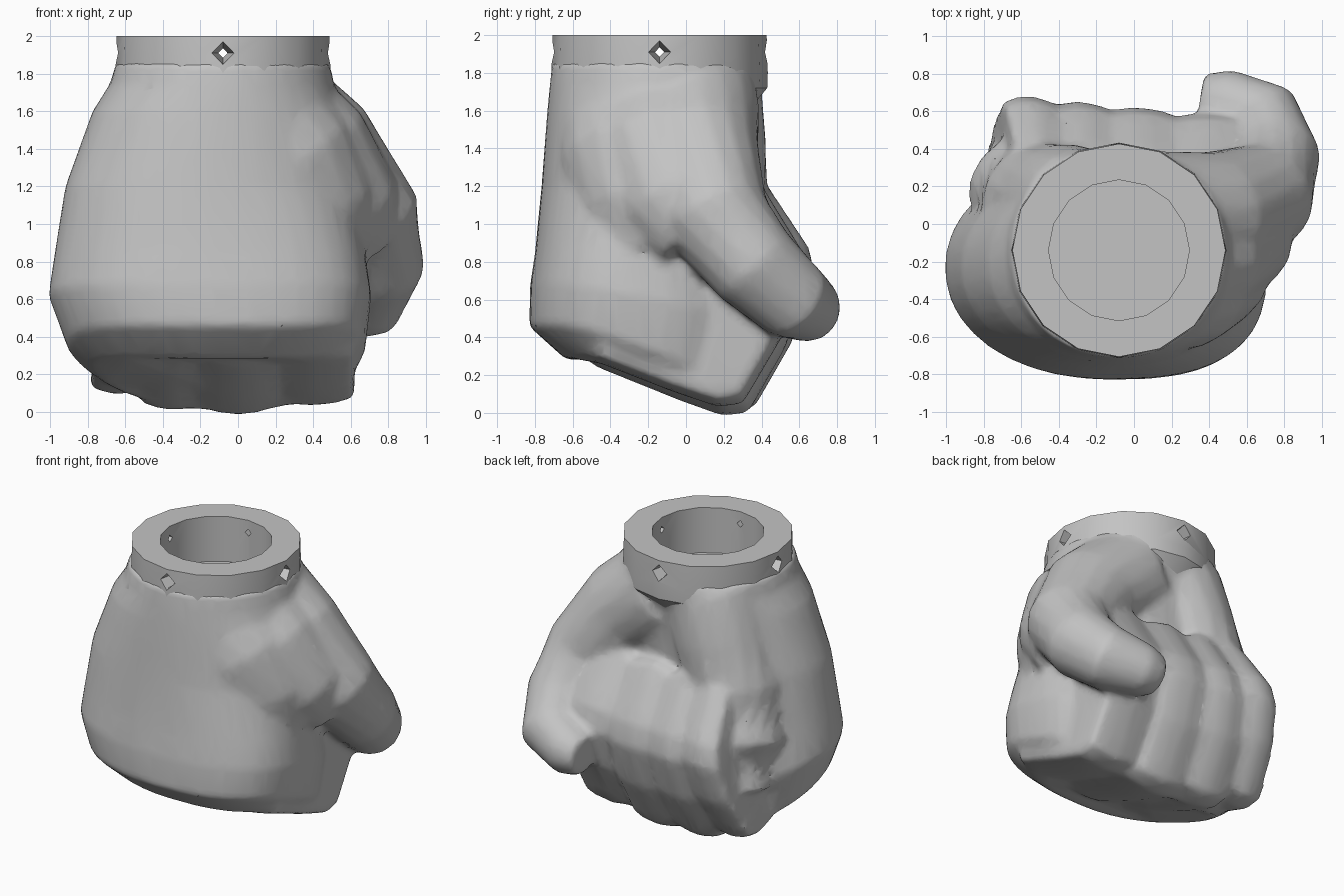
import bpy, bmesh, math
from mathutils import Vector

if "Cube" in bpy.data.objects:
    bpy.data.objects.remove(bpy.data.objects["Cube"])

# Single plain grey
grey = bpy.data.materials.new("plain grey")
grey.use_nodes = True
grey.diffuse_color = (0.55, 0.55, 0.55, 1)
grey.node_tree.nodes["Principled BSDF"].inputs["Base Color"].default_value = (0.55, 0.55, 0.55, 1)


def loft(bm, rings):
    """Skin a list of equal-length point rings and cap both ends."""
    loops = [[bm.verts.new(p) for p in ring] for ring in rings]
    n = len(loops[0])
    for a, b in zip(loops, loops[1:]):
        for i in range(n):
            j = (i + 1) % n
            bm.faces.new((a[i], a[j], b[j], b[i]))
    bm.faces.new(loops[0])
    bm.faces.new(loops[-1])


def make(name, bm):
    bmesh.ops.recalc_face_normals(bm, faces=bm.faces)
    mesh = bpy.data.meshes.new(name)
    bm.to_mesh(mesh)
    bm.free()
    obj = bpy.data.objects.new(name, mesh)
    bpy.context.collection.objects.link(obj)
    mesh.materials.append(grey)
    return obj


def bake(obj):
    """Apply every modifier."""
    deps = bpy.context.evaluated_depsgraph_get()
    mesh = bpy.data.meshes.new_from_object(obj.evaluated_get(deps))
    obj.modifiers.clear()
    obj.data = mesh


def cut(obj, cutter):
    cutter.hide_render = True
    mod = obj.modifiers.new("cut", "BOOLEAN")
    mod.operation, mod.solver, mod.object = "DIFFERENCE", "EXACT", cutter
    bake(obj)
    bpy.data.objects.remove(cutter)


def circle(cx, cy, z, r, n=16):
    return [Vector((cx + r * math.cos(math.tau * i / n),
                    cy + r * math.sin(math.tau * i / n), z)) for i in range(n)]


def palm_ring(x0, x1, y0, y1, z, slope, square):
    """Oval section, squarer on the thumb side, tilted down to the back."""
    cx, cy, rx, ry = (x0 + x1) / 2, (y0 + y1) / 2, (x1 - x0) / 2, (y1 - y0) / 2
    ring = []
    for i in range(40):
        c, s = math.cos(math.tau * i / 40), math.sin(math.tau * i / 40)
        e = 2 / (square if c > 0 else 2.1)
        x = cx + rx * math.copysign(abs(c) ** e, c)
        y = cy + ry * math.copysign(abs(s) ** e, s)
        ring.append(Vector((x, y, z + slope * (cy - y + .3 * c * c))))
    return ring


def tube(bm, path):
    """Round limb through (x, y, z, radius) stations."""
    points = [Vector(p[:3]) for p in path]
    rings = []
    for i, p in enumerate(points):
        ahead = points[min(i + 1, len(points) - 1)] - points[max(i - 1, 0)]
        q = ahead.to_track_quat("Z", "Y")
        rings.append([p + q @ v for v in circle(0, 0, 0, path[i][3])])
    loft(bm, rings)


hand_bm = bmesh.new()

# Back of the hand, with a hollow palm
loft(hand_bm, [palm_ring(*s) for s in (
    (-.65, .49, -.71, .42, 1.86, 0, 2),
    (-.68, .51, -.72, .41, 1.75, 0, 2),
    (-.775, .54, -.735, .34, 1.6, 0, 2.1),
    (-.92, .61, -.765, .30, 1.2, 0, 2.2),
    (-.98, .68, -.80, .32, .8, .08, 2.6),
    (-1.01, .71, -.825, .36, .56, .2, 2.7),
    (-.91, .68, -.83, .32, .25, .36, 2.7),
    (-.78, .60, -.63, .2, .14, .33, 2.8))])

# Heel of the palm running down to the little finger
tube(hand_bm, ((-.27, .06, 1.72, .34), (-.37, .09, 1.4, .34), (-.50, .11, 1.05, .33),
               (-.59, .18, .75, .30), (-.57, .24, .48, .27), (-.56, .22, .32, .22)))

# Four curled fingers, each a bent side profile swept across its width
profile = [(-.45, .26), (0, .08), (.23, 0), (.36, .02), (.56, .37),
           (.65, .68), (.62, .84), (.4, 1.2), (0, 1.2)]
for x0, x1, back, lift in ((-.79, -.49, .03, .08), (-.52, -.16, 0, .01),
                           (-.20, .20, -.03, -.01), (.16, .62, -.06, .03)):
    rings = []
    for t, scale in ((0, .94), (.25, .99), (.5, 1.01), (.75, .99), (1, .94)):
        x = x0 + (x1 - x0) * t
        rings.append([Vector((x * (1 - .16 * z if x < 0 else 1),
                              .15 + (y - .15) * scale + back,
                              .6 + (z - .6) * scale + lift * (1.2 - z)))
                      for y, z in profile])
    loft(hand_bm, rings)

# Thumb wrapping over the fingers, and the web joining it to the hand
tube(hand_bm, ((.10, .03, 1.64, .36), (.43, .05, 1.38, .34), (.69, .16, 1.03, .29),
               (.745, .36, .78, .25), (.68, .56, .60, .22), (.47, .65, .55, .18),
               (.36, .66, .54, .14)))
tube(hand_bm, ((.08, -.18, 1.63, .37), (.37, -.14, 1.36, .37),
               (.55, -.03, 1.08, .33), (.63, .08, .9, .24)))
tube(hand_bm, ((.05, -.3, 1.6, .38), (.25, -.27, 1.35, .40),
               (.38, -.2, 1.1, .37), (.42, -.15, .85, .30)))

# Fuse the parts into one soft skin
hand = make("fist", hand_bm)
fuse = hand.modifiers.new("fuse", "REMESH")
fuse.mode, fuse.voxel_size = "VOXEL", .025
soft = hand.modifiers.new("soften", "SMOOTH")
soft.factor, soft.iterations = .5, 9
thin = hand.modifiers.new("simplify", "DECIMATE")
thin.ratio = .2
bake(hand)

# Room for the cuff inside the wrist
WX, WY = -.08, -.14
bm = bmesh.new()
loft(bm, [circle(WX, WY, 1.62, .45), circle(WX, WY, 2.2, .45)])
cut(hand, make("wrist_cutter", bm))

# Hollow wrist cuff with a floor
bm = bmesh.new()
loft(bm, [circle(WX, WY, z, r) for r, z in (
    (.47, 1.6), (.57, 1.72), (.573, 1.8), (.567, 2), (.375, 2), (.375, 1.67))])
cuff = make("wrist_cuff", bm)

# Four tapered diamond peg holes through the cuff
for k in range(4):
    d = Vector((math.cos(k * math.pi / 2), math.sin(k * math.pi / 2), 0))
    q = d.to_track_quat("Z", "Y")
    bm = bmesh.new()
    loft(bm, [[Vector((WX, WY, 1.91)) + d * reach + q @ v
               for v in circle(0, 0, 0, r, 4)]
              for reach, r in ((.32, .015), (.62, .07))])
    cut(cuff, make("peg_cutter", bm))

# Smooth shading with crisp edges
for obj, angle in ((hand, 40), (cuff, 35)):
    bpy.ops.object.select_all(action="DESELECT")
    obj.select_set(True)
    bpy.context.view_layer.objects.active = obj
    bpy.ops.object.shade_smooth_by_angle(angle=math.radians(angle))
